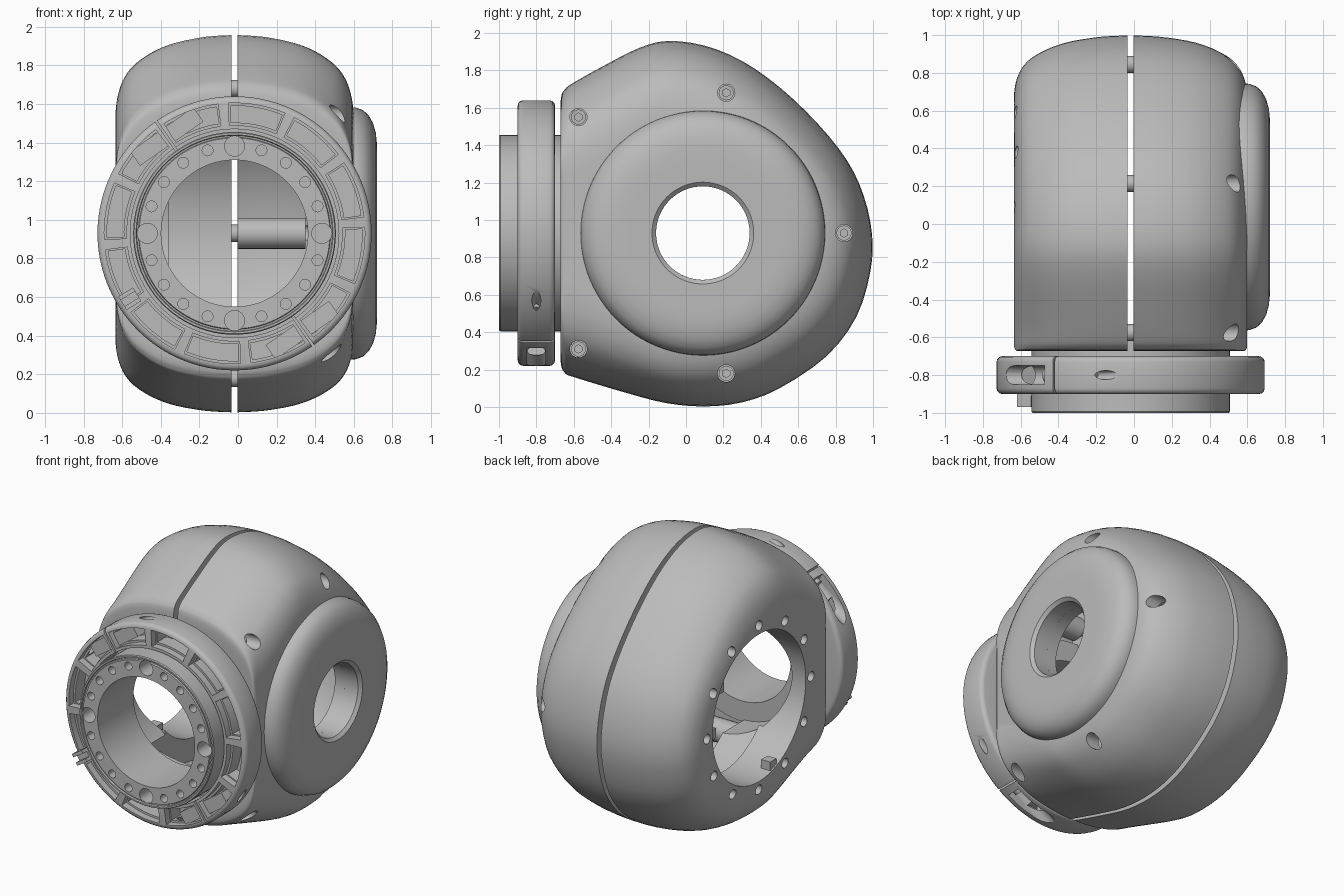
import bpy, bmesh
from math import sin, cos, pi, radians
from mathutils import Vector, Matrix

if "Cube" in bpy.data.objects:
    bpy.data.objects.remove(bpy.data.objects["Cube"])

grey = bpy.data.materials.new("satin grey")
grey.use_nodes = True
grey.diffuse_color = (0.5, 0.5, 0.5, 1)
grey.node_tree.nodes["Principled BSDF"].inputs["Base Color"].default_value = (0.5, 0.5, 0.5, 1)

SEAM = -0.018                 # x of the parting gap and of the front bore
MID = 0.93                    # z of both bores
SIDE_Y = 0.09                 # y of the side bore
FRONT = -0.67


def finish(name, bm):
    bmesh.ops.recalc_face_normals(bm, faces=bm.faces)
    mesh = bpy.data.meshes.new(name)
    bm.to_mesh(mesh)
    bm.free()
    mesh.materials.append(grey)
    ob = bpy.data.objects.new(name, mesh)
    bpy.context.collection.objects.link(ob)
    return ob


def rod(name, r, a, b, sides=24):
    """Cylinder from point a to point b."""
    a, b = Vector(a), Vector(b)
    turn = (b - a).to_track_quat('Z', 'Y').to_matrix().to_4x4()
    bm = bmesh.new()
    bmesh.ops.create_cone(bm, cap_ends=True, segments=sides, radius1=r, radius2=r,
                          depth=(b - a).length, matrix=Matrix.Translation((a + b) / 2) @ turn)
    return finish(name, bm)


def block(name, centre, size, angle=0):
    """Box turned by an angle in the xz plane."""
    bm = bmesh.new()
    m = Matrix.Translation(centre) @ Matrix.Rotation(-angle, 4, 'Y') @ Matrix.Diagonal((*size, 1))
    bmesh.ops.create_cube(bm, size=1, matrix=m)
    return finish(name, bm)


def skin(bm, rings, closed):
    """Quads between successive closed rings of points."""
    rows = [[bm.verts.new(p) for p in ring] for ring in rings]
    n = len(rows[0])
    for i in range(len(rows) if closed else len(rows) - 1):
        a, b = rows[i], rows[(i + 1) % len(rows)]
        for j in range(n):
            bm.faces.new((a[j], a[(j + 1) % n], b[(j + 1) % n], b[j]))
    if not closed:
        bm.faces.new(rows[0])
        bm.faces.new(rows[-1])


def front_point(r, angle, y):
    return (SEAM + r * cos(angle), y, MID + r * sin(angle))


def side_point(r, angle, x):
    return (x, SIDE_Y + r * cos(angle), MID + r * sin(angle))


def lathe(name, profile, place, sides=96):
    bm = bmesh.new()
    skin(bm, [[place(r, 2 * pi * k / sides, h) for r, h in profile] for k in range(sides)], True)
    return finish(name, bm)


def sector(r0, r1, a0, a1, y0, y1):
    """Curved pocket cutter."""
    bm = bmesh.new()
    rings = []
    for k in range(9):
        a = a0 + (a1 - a0) * k / 8
        rings.append([front_point(r, a, y) for r, y in ((r0, y0), (r1, y0), (r1, y1), (r0, y1))])
    skin(bm, rings, False)
    return finish("pocket_cutter", bm)


def combine(target, tools, how='DIFFERENCE'):
    bpy.context.view_layer.objects.active = target
    for tool in tools:
        mod = target.modifiers.new("cut", 'BOOLEAN')
        mod.operation, mod.solver, mod.object = how, 'EXACT', tool
        bpy.ops.object.modifier_apply(modifier=mod.name)
        bpy.data.objects.remove(tool)


def smooth_path(pts, steps, closed):
    """Catmull-Rom curve through the points."""
    n = len(pts)
    pick = lambda i: Vector(pts[i % n] if closed else pts[min(max(i, 0), n - 1)])
    out = []
    for i in range(n if closed else n - 1):
        p0, p1, p2, p3 = (pick(i + k) for k in (-1, 0, 1, 2))
        for s in range(steps):
            t = s / steps
            out.append(0.5 * (2 * p1 + (p2 - p0) * t + (2 * p0 - 5 * p1 + 4 * p2 - p3) * t * t
                              + (3 * p1 - p0 - 3 * p2 + p3) * t ** 3))
    return out if closed else out + [pick(n - 1)]


# Housing: side outline (y, z) and how far it shrinks (distance from seam, inset)
outline = smooth_path([
    (-.67, .93), (-.67, .4), (-.67, .24), (-.65, .185), (-.6, .16), (-.3, .07), (-.1, .02), (.1, .003),
    (.3, .025), (.5, .1), (.75, .27), (.91, .48), (.985, .72), (.995, .92), (.95, 1.13), (.86, 1.32),
    (.7, 1.52), (.5, 1.71), (.3, 1.85), (.1, 1.932), (-.1, 1.957), (-.25, 1.92), (-.42, 1.835),
    (-.6, 1.735), (-.65, 1.695), (-.67, 1.64), (-.67, 1.45)], 3, True)
shoulder = smooth_path([(.016, 0), (.15, .008), (.3, .035), (.4, .07), (.48, .115), (.54, .165),
                        (.58, .225), (.603, .29), (.613, .345), (.617, .39)], 3, False)


def loft(name, side, wall=0.0):
    rings = []
    for i, (t, d) in enumerate(shoulder):
        f = wall + max(0, d - .3) * .25
        back = d * .8 + wall
        t = t * (1 - wall * 1.7) if i or not wall else -.02
        ring = []
        for y, z in outline:
            # the section is rounder towards the front
            rise = d * (1 + .45 * min(1, max(0, (-y - .05) / .5))) + wall
            ring.append((SEAM + side * t, FRONT + f + (y - FRONT) * (1 - (back + f) / 1.67),
                         MID + (z - MID) * (1 - rise / .975)))
        rings.append(ring)
    bm = bmesh.new()
    skin(bm, rings, False)
    return finish(name, bm)


screws = [(-.575, 1.55), (.215, 1.68), (.845, MID), (.215, .18), (-.575, .31)]


def front_bore():
    return rod("front_bore", .51, (SEAM, -.8, MID), (SEAM, -.3, MID), 96)


# Right half is a thin shell with screw bores
right = loft("housing_right_half", 1)
combine(right, [loft("hollow", 1, .06), front_bore(),
                rod("bore", .25, (.4, SIDE_Y, MID), (.9, SIDE_Y, MID), 64)])
combine(right, [rod("screw_bore", .046, (.28, y, z), (.8, y, z)) for y, z in screws])

# Left half has a round chamber, a deep open bore and a bolt circle
left = loft("housing_left_half", -1)
combine(left, [rod("chamber", .68, (-.36, SIDE_Y, MID), (.1, SIDE_Y, MID), 96), front_bore(),
               rod("bore", .52, (-.9, SIDE_Y, MID), (-.3, SIDE_Y, MID), 96)])
combine(left, [rod("bolt_hole", .034, side_point(.58, k * pi / 6, -.8),
                   side_point(.58, k * pi / 6, -.5)) for k in range(12)])

# Screw posts in the right half, pins across the gap, recessed socket screws
for y, z in screws:
    post = rod("right_post", .08, (SEAM + .016, y, z), (.35, y, z))
    combine(post, [rod("recess", .046, (.27, y, z), (.5, y, z))])
    rod("post_pin", .045, (-.1, y, z), (.1, y, z))
    head = rod("screw_head", .04, (.25, y, z), (.31, y, z))
    combine(head, [rod("socket", .022, (.28, y, z), (.4, y, z), 6)])

# Rounded side cap with a bore
lathe("side_cap", [(.25, .52), (.25, .7), (.272, .72), (.4, .72), (.46, .72), (.52, .714), (.57, .7),
                   (.61, .678), (.638, .648), (.652, .61), (.655, .57), (.655, .52)], side_point)

# Small catches inside the open side
for deg in (35, 0, 250):
    a = radians(deg)
    x, y, z = side_point(.505, a, -.59)
    block("inner_catch", (x, y, z), (.07, .07, .07))

# Front flange with bolt circle
flange = lathe("front_flange", [(.38, -1), (.494, -1), (.498, -.99), (.506, -.99), (.51, -1), (.52, -1),
                                (.525, -.993), (.525, -.6), (.38, -.6)], front_point)
combine(flange, [rod("hole", .028 if k % 5 else .052, front_point(.452, k * pi / 10, -1.1),
                     front_point(.452, k * pi / 10, -.75)) for k in range(20)])

# Split clamp ring with two-step pockets
clamp = lathe("clamp_ring", [(.54, -.9), (.68, -.9), (.695, -.896), (.706, -.885), (.71, -.87),
                             (.71, -.73), (.706, -.715), (.695, -.704), (.68, -.7), (.52, -.7),
                             (.52, -.75), (.54, -.75)], front_point)
for k in range(12):
    a = radians(5 + 30 * k)
    for inset, depth in ((0, .05), (.014, .15)):
        combine(clamp, [sector(.56 + inset, .675 - inset, a + .04 + inset, a + pi / 6 - .04 - inset,
                               -1, -.9 + depth)])

# Clamp bolts: bosses, tangential bores, open slots and the splits
for deg, way in ((125, 1), (305, -1)):
    a = radians(deg)
    mid = Vector(front_point(.645, a, -.8))
    tangent = Vector((-sin(a), 0, cos(a))) * way
    combine(clamp, [block("boss", Vector(front_point(.612, a, -.79)), (.09, .14, .4), a)], 'UNION')
    combine(clamp, [rod("bolt_pocket", .05, mid + tangent * .06, mid + tangent * .6),
                    rod("bolt_bore", .024, mid - tangent * .6, mid - tangent * .02),
                    block("slot", Vector(front_point(.745, a, -.8)) + tangent * .18, (.2, .1, .24), a),
                    block("split", Vector(front_point(.62, a, -.8)), (.3, .4, .012), a)])
    rod("clamp_bolt", .042, mid + tangent * .05, mid + tangent * .09)

# Little latch on the front of the clamp ring
a = radians(212)
block("latch_base", front_point(.64, a, -.91), (.09, .04, .08), a)
for step in (-.03, .03):
    x, y, z = front_point(.64, a, -.94)
    block("latch_prong", (x - sin(a) * step, y, z + cos(a) * step), (.09, .06, .022), a)

# Smooth shading with crisp edges
bpy.ops.object.select_all(action='DESELECT')
for ob in bpy.context.collection.objects:
    if ob.type == 'MESH' and grey.name in ob.data.materials:
        ob.select_set(True)
        bpy.context.view_layer.objects.active = ob
bpy.ops.object.shade_smooth_by_angle(angle=radians(32))
